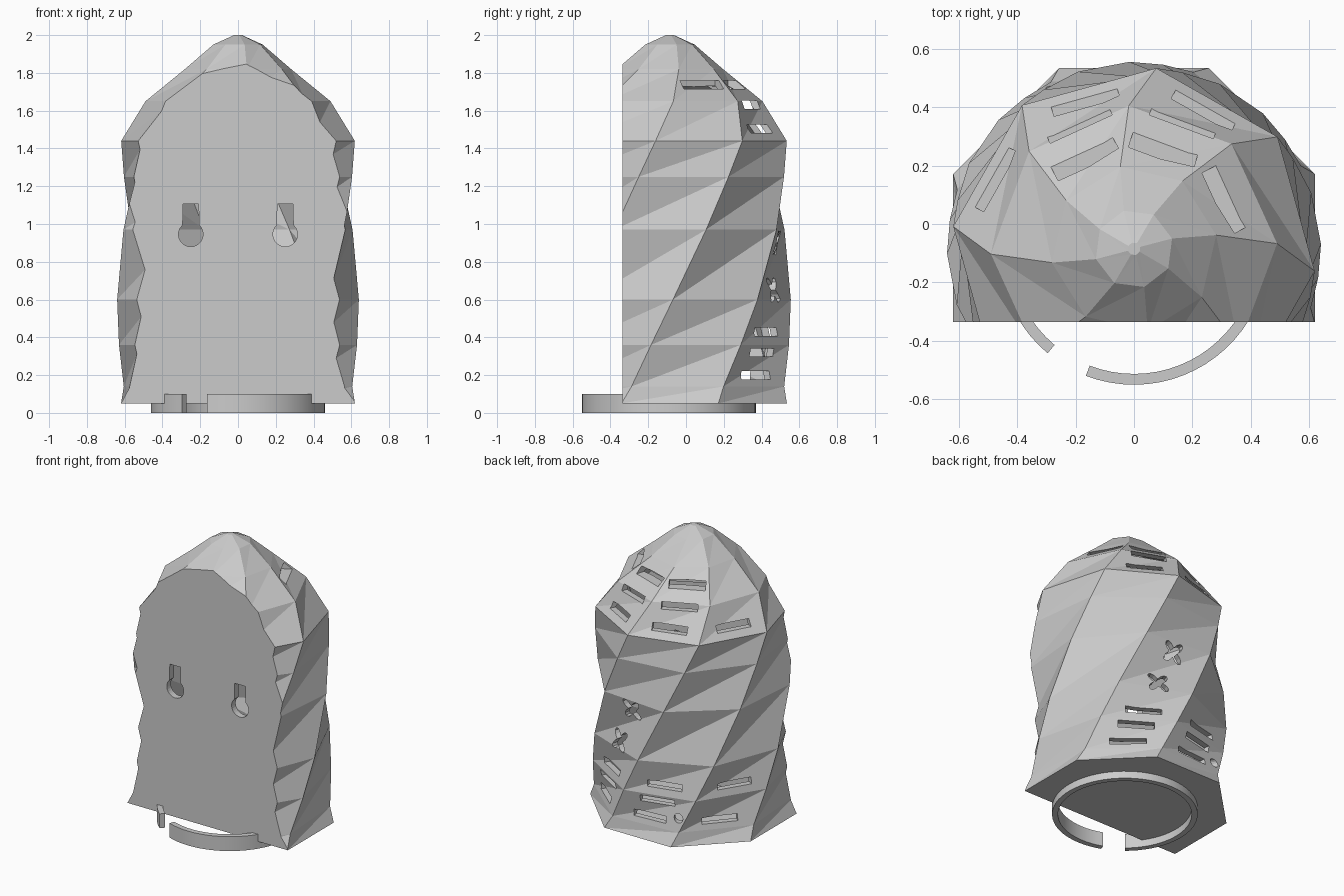
import bpy, bmesh
from math import sin, cos, radians, pi
from mathutils import Vector

if "Cube" in bpy.data.objects:
    bpy.data.objects.remove(bpy.data.objects["Cube"])

AXIS_Y = -0.085      # twist axis
FRONT_Y = -0.335     # flat mounting face
BASE_Z = 0.05
TWIST = 43.5         # degrees per unit of height
# height and corner radius of each octagonal ring
RINGS = [(0.05, 0.67), (0.14, 0.638), (0.36, 0.638), (0.6, 0.64), (0.97, 0.636),
         (1.25, 0.626), (1.44, 0.623), (1.65, 0.49), (1.82, 0.285), (1.95, 0.135), (2.0, 0.022)]

grey = bpy.data.materials.new("light_grey")
grey.use_nodes = True
grey.diffuse_color = (0.6, 0.6, 0.6, 1)
grey.node_tree.nodes["Principled BSDF"].inputs["Base Color"].default_value = (0.6, 0.6, 0.6, 1)


def twist_at(z):
    return TWIST * (z - BASE_Z)


def make_object(name, bm, cutter=False):
    bmesh.ops.recalc_face_normals(bm, faces=bm.faces[:])
    mesh = bpy.data.meshes.new(name)
    bm.to_mesh(mesh)
    bm.free()
    mesh.materials.append(grey)
    ob = bpy.data.objects.new(name, mesh)
    bpy.context.collection.objects.link(ob)
    if cutter:
        ob.hide_render = True
        ob.hide_set(True)
    return ob


def trim(bm, co, normal):
    """Cut away the side the normal points to and cap the opening."""
    geom = bm.verts[:] + bm.edges[:] + bm.faces[:]
    cut = bmesh.ops.bisect_plane(bm, geom=geom, dist=1e-5, plane_co=co,
                                 plane_no=normal, clear_outer=True)
    edges = [e for e in cut["geom_cut"] if isinstance(e, bmesh.types.BMEdge)]
    bmesh.ops.contextual_create(bm, geom=edges)


def twisted_shell(inset, front, floor):
    """Closed twisted octagonal dome with a flat front."""
    bm = bmesh.new()
    rows = []
    for z, r in RINGS:
        r = max(r - inset, 0.01)
        top = z - inset if z > 1.7 else z
        rows.append([bm.verts.new((r * cos(a), AXIS_Y + r * sin(a), top))
                     for a in (radians(22.5 + 45 * k + twist_at(z)) for k in range(8))])
    for low, high in zip(rows, rows[1:]):
        for k in range(8):
            n = (k + 1) % 8
            bm.faces.new((low[k], low[n], high[n]))
            bm.faces.new((low[k], high[n], high[k]))
    bm.faces.new(rows[0][::-1])
    bm.faces.new(rows[-1])
    trim(bm, (0, front, 0), (0, -1, 0))
    if floor > BASE_Z:
        trim(bm, (0, 0, floor), (0, 0, -1))
    return bm


def punch(bm, outline, angle, z, near, far):
    """Extrude an outline radially through the wall."""
    a = radians(angle)
    out, side = Vector((cos(a), sin(a), 0)), Vector((-sin(a), cos(a), 0))
    loops = [[bm.verts.new(Vector((0, AXIS_Y, z + v)) + out * r + side * u)
              for u, v in outline] for r in (near, far)]
    bm.faces.new(loops[0])
    bm.faces.new(loops[1][::-1])
    for k in range(len(outline)):
        n = (k + 1) % len(outline)
        bm.faces.new((loops[0][k], loops[1][k], loops[1][n], loops[0][n]))


def round_outline(count, radius, wave=0.0):
    pts = []
    for k in range(count):
        t = 2 * pi * k / count
        r = radius - wave * cos(4 * t)
        pts.append((r * cos(t), r * sin(t)))
    return pts


# Body and its hollow
body = make_object("twisted_body", twisted_shell(0, FRONT_Y, BASE_Z))
cavity = make_object("cavity_cutter", twisted_shell(0.045, FRONT_Y + 0.045, 0.11), True)

# Vents: (height, surface radius, base angles of the panels)
cuts = bmesh.new()
slot = [(-0.117, -0.022), (0.117, -0.022), (0.117, 0.022), (-0.117, 0.022)]
for z, r, panels in [(0.2, 0.59, (45, 90, 135)), (0.32, 0.59, (45, 90)), (0.43, 0.59, (45, 90, 135)),
                     (1.505, 0.537, (0, 45, 90)), (1.632, 0.465, (0, 45)), (1.738, 0.357, (-45, 0, 45))]:
    for panel in panels:
        punch(cuts, slot, panel + twist_at(z), z, r - 0.07, r + 0.12)

# Flower openings and cable hole
for z in (0.65, 0.9):
    punch(cuts, round_outline(32, 0.058, 0.028), 45 + twist_at(z), z, 0.5, 0.7)
punch(cuts, round_outline(16, 0.03), 116, 0.23, 0.5, 0.75)

# Keyhole hangers in the flat front
arc = [(0.065 * cos(t), 0.065 * sin(t))
       for t in (radians(131 + 278 * k / 20) for k in range(21))]
keyhole = arc + [(0.042, 0.16), (-0.042, 0.16)]
for x in (-0.25, 0.25):
    punch(cuts, [(u + x, v) for u, v in keyhole], -90, 0.945, 0.17, 0.3)
openings = make_object("opening_cutter", cuts, True)

for cutter in (cavity, openings):
    mod = body.modifiers.new(cutter.name, "BOOLEAN")
    mod.operation = "DIFFERENCE"
    mod.solver = "EXACT"
    mod.object = cutter

# Open locking ring under the floor
ring = bmesh.new()
sections = []
for k in range(65):
    a = radians(249 + 341 * k / 64)
    sections.append([ring.verts.new((r * cos(a), -0.09 + r * sin(a), z))
                     for r, z in ((0.423, 0), (0.46, 0), (0.46, 0.1), (0.423, 0.1))])
for s, t in zip(sections, sections[1:]):
    for k in range(4):
        n = (k + 1) % 4
        ring.faces.new((s[k], s[n], t[n], t[k]))
ring.faces.new(sections[0])
ring.faces.new(sections[-1][::-1])
locking_ring = make_object("locking_ring", ring)
bpy.ops.object.select_all(action="DESELECT")
locking_ring.select_set(True)
bpy.context.view_layer.objects.active = locking_ring
bpy.ops.object.shade_smooth_by_angle(angle=radians(30))
